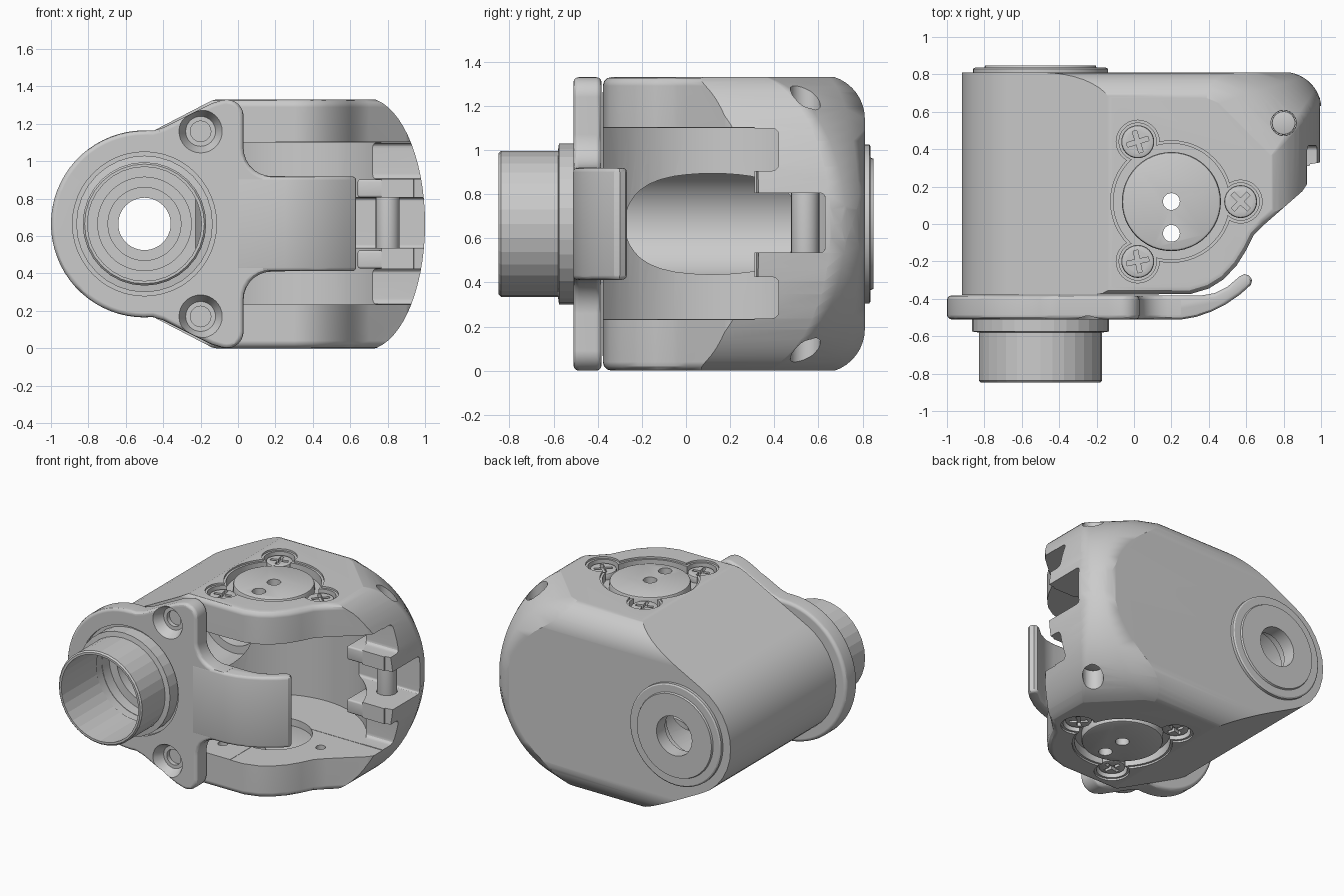
import bpy, bmesh, math
from mathutils import Vector, Matrix

if "Cube" in bpy.data.objects:
    bpy.data.objects.remove(bpy.data.objects["Cube"])

ZC = 0.665                      # mirror height
BX = -0.5                       # barrel axis
HX, HY = 0.2, 0.12              # hub axis
SCREWS = [(0.02, 0.44), (0.57, 0.12), (0.02, -0.2)]
AXES = {'z': lambda u, v, w: (u, v, w), 'y': lambda u, v, w: (u, w, v),
        'x': lambda u, v, w: (w, u, v)}


def heading(deg):
    """Axis mapping for a profile facing a given direction in plan."""
    c, s = math.cos(math.radians(deg)), math.sin(math.radians(deg))
    return lambda u, v, w: (u * c - w * s, u * s + w * c, v)


def finish(name, bm):
    bmesh.ops.recalc_face_normals(bm, faces=bm.faces[:])
    me = bpy.data.meshes.new(name)
    bm.to_mesh(me)
    bm.free()
    ob = bpy.data.objects.new(name, me)
    bpy.context.collection.objects.link(ob)
    return ob


def bevel(bm, edges, off, seg=3):
    bmesh.ops.bevel(bm, geom=edges, offset=off, segments=seg, profile=0.5,
                    affect='EDGES', clamp_overlap=False)


def arc(cx, cy, rx, a0, a1, n, ry=None):
    ry = ry or rx
    ts = [math.radians(a0 + (a1 - a0) * i / n) for i in range(n + 1)]
    return [(cx + rx * math.cos(t), cy + ry * math.sin(t)) for t in ts]


def prism(name, pts, axis, lo, hi, bev=0):
    bm = bmesh.new()
    f = AXES.get(axis) or heading(axis)
    a = [bm.verts.new(f(u, v, lo)) for u, v in pts]
    b = [bm.verts.new(f(u, v, hi)) for u, v in pts]
    n = len(pts)
    caps = [bm.faces.new(a), bm.faces.new(b[::-1])]
    for i in range(n):
        bm.faces.new((a[i], b[i], b[(i + 1) % n], a[(i + 1) % n]))
    bmesh.ops.recalc_face_normals(bm, faces=bm.faces[:])
    if bev:
        bevel(bm, [e for c in caps for e in c.edges], bev)
    return finish(name, bm)


def cyl(name, a, b, r, r2=None, n=48, bev=0):
    a, b = Vector(a), Vector(b)
    d = b - a
    bm = bmesh.new()
    m = Matrix.Translation((a + b) / 2) @ d.to_track_quat('Z', 'Y').to_matrix().to_4x4()
    bmesh.ops.create_cone(bm, cap_ends=True, segments=n, radius1=r,
                          radius2=r if r2 is None else r2, depth=d.length, matrix=m)
    if bev:
        bevel(bm, [e for f in bm.faces if len(f.verts) > 4 for e in f.edges], bev, 2)
    return finish(name, bm)


def box(name, lo, hi, bev=0, rot=0):
    lo, hi = Vector(lo), Vector(hi)
    bm = bmesh.new()
    m = (Matrix.Translation((lo + hi) / 2) @ Matrix.Rotation(rot, 4, 'Z')
         @ Matrix.Diagonal((*(hi - lo), 1)))
    bmesh.ops.create_cube(bm, size=1, matrix=m)
    if bev:
        bevel(bm, bm.edges[:], bev)
    return finish(name, bm)


def lathe_y(name, prof, n=32):
    """Closed (radius, y) ring turned about the barrel axis."""
    bm = bmesh.new()
    rings = []
    for i in range(n):
        t = 2 * math.pi * i / n
        rings.append([bm.verts.new((BX + r * math.cos(t), y, ZC + r * math.sin(t)))
                      for r, y in prof])
    k = len(prof)
    for i in range(n):
        p, q = rings[i], rings[(i + 1) % n]
        for j in range(k):
            bm.faces.new((p[j], q[j], q[(j + 1) % k], p[(j + 1) % k]))
    return finish(name, bm)


def boolean(ob, cutters, op='DIFFERENCE'):
    for c in cutters:
        c.hide_render = True
        m = ob.modifiers.new('cut', 'BOOLEAN')
        m.operation, m.solver, m.object = op, 'EXACT', c
        bpy.context.view_layer.objects.active = ob
        bpy.ops.object.modifier_apply(modifier=m.name)
        bpy.data.objects.remove(c)


# housing: plan outline crossed with front, side and in-between dome profiles
plan = ([(-1.1, -0.38), (0.3, -0.375), (0.4, -0.345), (0.48, -0.295), (0.55, -0.22),
         (0.6, -0.14), (0.64, -0.06), (0.7, 0.0), (0.9, 0.175), (0.93, 0.22),
         (0.94, 0.32), (1.003, 0.33)] + arc(0.8, 0.61, 0.203, 0, 90, 10) + [(-1.1, 0.813)])
front = (arc(BX, ZC, 0.42, 244, 116, 12) + [(-0.14, 1.325), (-0.07, 1.34)]
         + arc(0.68, ZC, 0.32, 90, -90, 32, 0.675) + [(-0.07, -0.01), (-0.14, 0.005)])
side = [(-0.7, -0.01), (-0.7, 1.34)] + arc(0.61, 1.14, 0.2, 90, 0, 10) + arc(0.61, 0.19, 0.2, 0, -90, 10)
housing = prism('housing', plan, 'z', 0, 1.33, 0.04)
domes = [prism('c', [(-2, -0.012), (-2, 1.342)]
               + arc(u, ZC, full - u, 90, -90, 32, 0.677), deg, -2, 2)
         for deg, u, full in ((22.5, 0.735, 1.175), (45, 0.68, 1.2), (67.5, 0.7, 1.075))]
boolean(housing, [prism('c', front, 'y', -0.8, 0.9), prism('c', side, 'x', -1.2, 1.2)]
        + domes, 'INTERSECT')

# wheel cavity, latch slot and stepped barrel bore
cuts = [cyl('c', (HX, HY, 0.235), (HX, HY, 1.1), 0.6, n=64),
        box('c', (HX, -0.7, 0.233), (1.4, 0.31, 1.102)),
        box('c', (0.4, 0.0, 0.905), (1.4, 0.42, 1.098), 0.03),
        box('c', (0.4, 0.0, 0.237), (1.4, 0.42, 0.425), 0.03),
        box('c', (0.5, 0.0, 0.535), (1.4, 0.63, 0.805), 0.02)]
for r, y in ((0.31, -0.3), (0.25, 0.66), (0.195, 0.75), (0.14, 1.0)):
    cuts.append(cyl('c', (BX, -1, ZC), (BX, y, ZC), r))
cuts.append(cyl('c', (0.8, 0.54, -0.1), (0.8, 0.54, 1.5), 0.068, n=24))

# hub recesses with screw lobes, on both arms
for s in (1, -1):
    z = lambda h: ZC + s * h
    cuts.append(cyl('c', (HX, HY, z(0.38)), (HX, HY, z(0.8)), 0.25))
    for grow, depth in ((0.015, 0.652), (0, 0.59)):
        cuts.append(cyl('c', (HX, HY, z(depth)), (HX, HY, z(0.8)), 0.31 + grow))
        cuts += [cyl('c', (x, y, z(depth)), (x, y, z(0.8)), 0.1 + grow, n=32)
                 for x, y in SCREWS]
    cuts += [cyl('c', (x, y, z(0.38)), (x, y, z(0.54)), 0.033, n=16) for x, y in SCREWS]
boolean(housing, cuts)

# latch lugs either side of the slot
lugs = [box(f'latch_lug_{i}', (0.64, 0.312, z), (0.93, 0.64, z + 0.096), 0.012)
        for i, z in enumerate((0.807, 0.427))]
boolean(lugs[0], [cyl('c', (0.8, 0.54, 0), (0.8, 0.54, 1.5), 0.066, n=24)])
boolean(lugs[1], [cyl('c', (0.8, 0.54, 0), (0.8, 0.54, 1.5), 0.066, n=24)])

# front plate with ears
upper = (arc(BX, ZC, 0.5, 180, 85, 18) + [(-0.4, 1.18), (-0.14, 1.31)]
         + arc(-0.06, 1.24, 0.09, 105, 0, 7)
         + arc(0.18, 1.07, 0.15, 180, 270, 7) + [(0.25, 0.92)])
lower = [(x, 2 * ZC - v) for x, v in upper[:0:-1]]
plate = prism('front_plate', upper + lower, 'y', -0.51, -0.382, 0.025)
cuts = [cyl('c', (BX, -1, ZC), (BX, 0, ZC), 0.31),
        cyl('c', (BX, -1, ZC), (BX, -0.485, ZC), 0.385)]
for s in (1, -1):
    z = ZC + s * 0.495
    cuts += [cyl('c', (-0.2, -0.515, z), (-0.2, -0.44, z), 0.118, 0.08, 32),
             cyl('c', (-0.2, -0.6, z), (-0.2, -0.41, z), 0.055, n=24)]
boolean(plate, cuts)

# curved guard tongue
guard = [(0.0, -0.511), (0.25, -0.511), (0.33, -0.497), (0.41, -0.47), (0.49, -0.43),
         (0.57, -0.375), (0.625, -0.325), (0.632, -0.3), (0.615, -0.275), (0.59, -0.268),
         (0.565, -0.28), (0.5, -0.335), (0.43, -0.37), (0.36, -0.382), (0.25, -0.381), (0.0, -0.381)]
tongue = prism('guard_tongue', guard, 'z', 0.412, 0.919, 0.02)

# mounting tube with collar, and rear boss
tube = lathe_y('mounting_tube', [(0.305, -0.848), (0.32, -0.848), (0.33, -0.838), (0.33, -0.58),
                                 (0.365, -0.575), (0.365, -0.45), (0.305, -0.45)])
boss = lathe_y('rear_boss', [(0.14, 0.77), (0.36, 0.77), (0.36, 0.83), (0.35, 0.836),
                             (0.3, 0.836), (0.295, 0.848), (0.14, 0.848)], 48)

# latch pin
pin = cyl('latch_pin', (0.8, 0.54, 0.17), (0.8, 0.54, 1.16), 0.064, n=24, bev=0.01)

# hub caps and cross-head screws
smooth = [housing, plate, tongue, boss, pin] + lugs
for s, label in ((1, 'top'), (-1, 'bottom')):
    z = lambda h: ZC + s * h
    cap = cyl(label + '_hub_cap', (HX, HY, z(0.48)), (HX, HY, z(0.65)), 0.265, bev=0.015)
    boolean(cap, [cyl('c', (HX, y, -0.1), (HX, y, 1.5), 0.045, n=24) for y in (HY, -0.05)])
    smooth.append(cap)
    for i, (x, y) in enumerate(SCREWS):
        screw = cyl(f'{label}_screw_{i}', (x, y, z(0.57)), (x, y, z(0.635)), 0.088, n=32, bev=0.012)
        za, zb = sorted((z(0.61), z(0.7)))
        ang = (0.3, 0.8, 0.2)[i]
        boolean(screw, [box('c', (x - 0.06, y - 0.012, za), (x + 0.06, y + 0.012, zb), rot=ang + k)
                        for k in (0, math.pi / 2)])
        smooth.append(screw)

# smooth shading with crisp edges; the tube stays faceted
bpy.ops.object.select_all(action='DESELECT')
for ob in smooth:
    ob.select_set(True)
bpy.context.view_layer.objects.active = housing
bpy.ops.object.shade_smooth_by_angle(angle=math.radians(30))
for ob in (housing, plate):
    ob.modifiers.new('normals', 'WEIGHTED_NORMAL').keep_sharp = True
